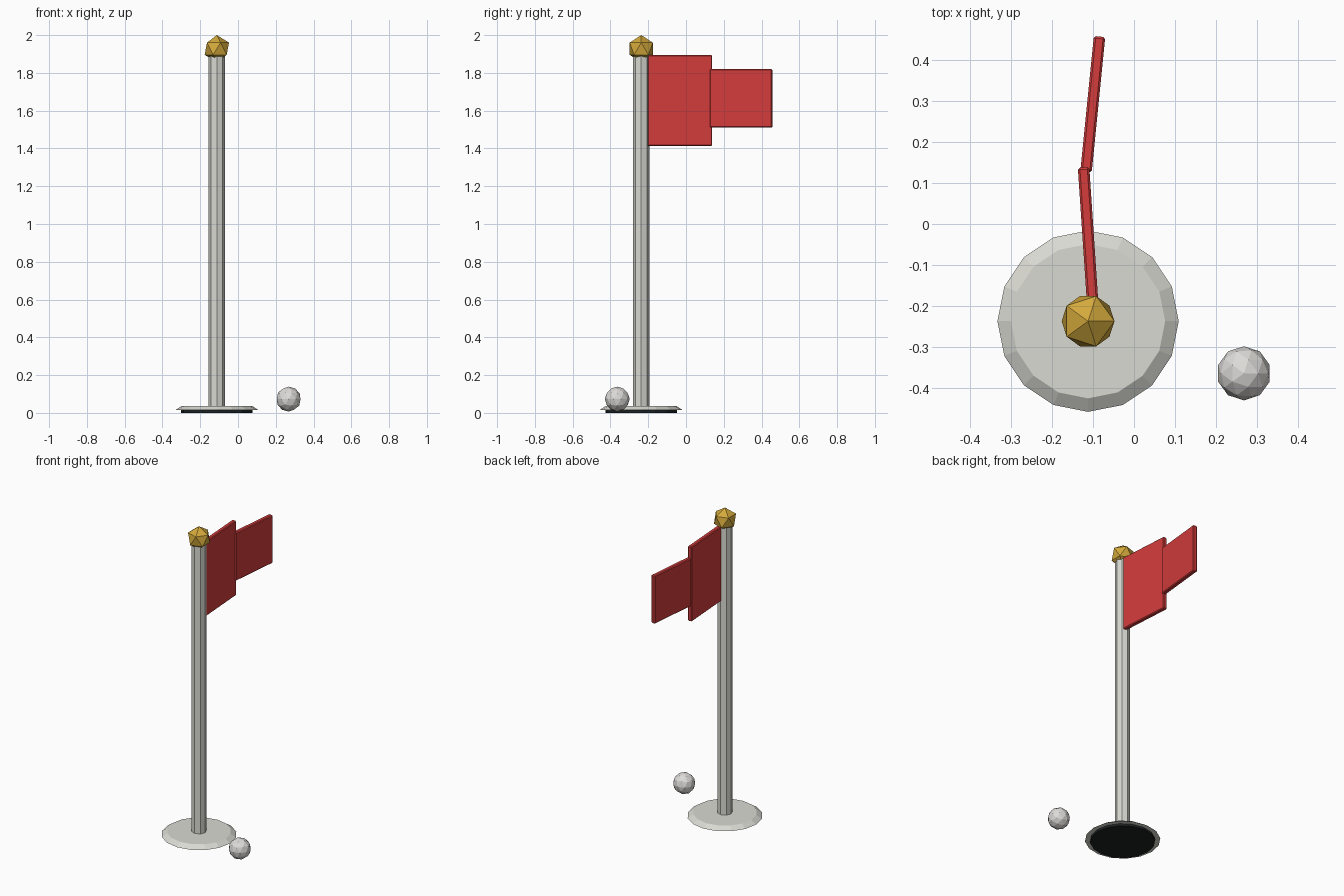
import bpy
import math

if "Cube" in bpy.data.objects:
    bpy.data.objects.remove(bpy.data.objects["Cube"], do_unlink=True)


def material(name, r, g, b):
    m = bpy.data.materials.new(name)
    m.use_nodes = True
    m.diffuse_color = (r, g, b, 1)
    shader = m.node_tree.nodes["Principled BSDF"]
    shader.inputs["Base Color"].default_value = (r, g, b, 1)
    shader.inputs["Roughness"].default_value = 0.8
    return m


off_white = material("off_white", 0.70, 0.70, 0.65)
ball_white = material("ball_white", 0.72, 0.71, 0.69)
red = material("red", 0.66, 0.045, 0.045)
gold = material("gold", 0.66, 0.40, 0.045)
black = material("black", 0.012, 0.016, 0.016)

POLE_X, POLE_Y = -0.112, -0.237


def finish(name, mat):
    obj = bpy.context.object
    obj.name = name
    obj.data.materials.append(mat)
    return obj


def frustum(name, sides, r_low, r_high, z_low, z_high, mat):
    bpy.ops.mesh.primitive_cone_add(
        vertices=sides, radius1=r_low, radius2=r_high, depth=z_high - z_low,
        location=(POLE_X, POLE_Y, (z_low + z_high) / 2))
    return finish(name, mat)


def faceted_ball(name, detail, radius, location, mat):
    bpy.ops.mesh.primitive_ico_sphere_add(
        subdivisions=detail, radius=radius, location=location)
    return finish(name, mat)


def flag_panel(name, start, end, z_low, z_high, thickness):
    # Thin upright slab running between two points on the ground plan
    dx, dy = end[0] - start[0], end[1] - start[1]
    bpy.ops.mesh.primitive_cube_add(
        size=1, rotation=(0, 0, math.atan2(-dx, dy)),
        location=((start[0] + end[0]) / 2, (start[1] + end[1]) / 2,
                  (z_low + z_high) / 2))
    panel = finish(name, red)
    panel.scale = (thickness, math.hypot(dx, dy), z_high - z_low)
    bpy.ops.object.transform_apply(location=False, rotation=False, scale=True)
    bevel = panel.modifiers.new("edge_bevel", 'BEVEL')
    bevel.width = 0.005
    bevel.segments = 1


# Cup and base plate
frustum("hole_disc", 16, 0.19, 0.19, 0.0, 0.02, black)
frustum("base_plate", 16, 0.221, 0.188, 0.014, 0.036, off_white)

# Pole and finial
frustum("pole", 8, 0.044, 0.044, 0.03, 1.89, off_white)
faceted_ball("finial", 1, 0.072, (POLE_X, POLE_Y, 1.928), gold)

# Flag in two angled panels
flag_panel("flag_inner", (-0.100, -0.205), (-0.123, 0.138), 1.412, 1.895, 0.028)
flag_panel("flag_outer", (-0.117, 0.127), (-0.084, 0.457), 1.51, 1.82, 0.028)

# Ball beside the base
faceted_ball("ball", 2, 0.066, (0.268, -0.364, 0.073), ball_white)
